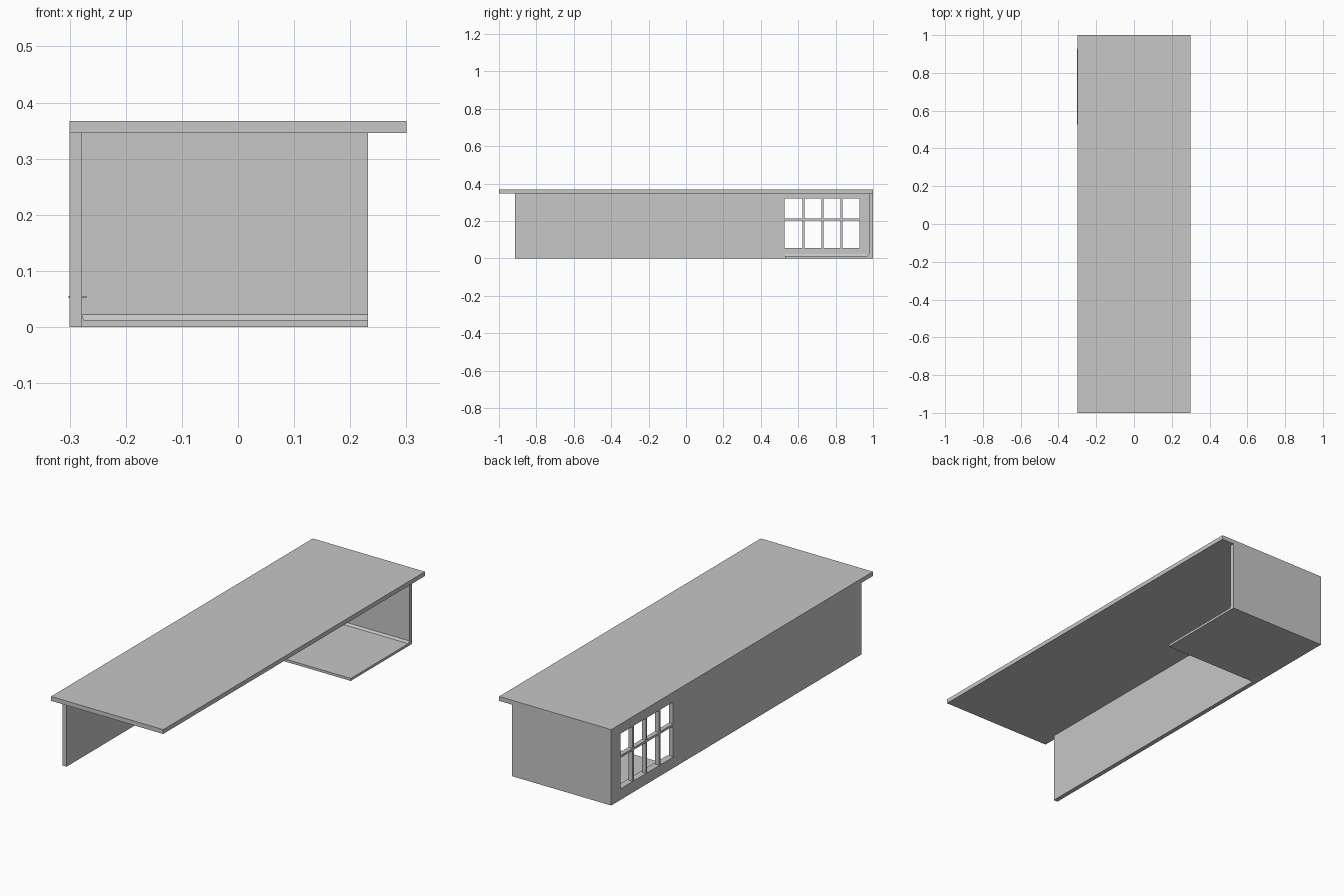
import bpy, bmesh

if "Cube" in bpy.data.objects:
    bpy.data.objects.remove(bpy.data.objects["Cube"])

grey = bpy.data.materials.new("plain grey")
grey.diffuse_color = (0.57, 0.57, 0.57, 1)
grey.use_nodes = True
grey.node_tree.nodes["Principled BSDF"].inputs["Base Color"].default_value = grey.diffuse_color


def finish(name, bm):
    bmesh.ops.recalc_face_normals(bm, faces=bm.faces)
    me = bpy.data.meshes.new(name)
    bm.to_mesh(me)
    bm.free()
    me.materials.append(grey)
    ob = bpy.data.objects.new(name, me)
    bpy.context.collection.objects.link(ob)


def box(name, x, y, z):
    bm = bmesh.new()
    bmesh.ops.create_cube(bm, size=1)
    for v in bm.verts:
        v.co = [lo + (c + 0.5) * (hi - lo) for c, (lo, hi) in zip(v.co, (x, y, z))]
    finish(name, bm)


def prism(name, profile, offset):
    bm = bmesh.new()
    face = bm.faces.new([bm.verts.new(p) for p in profile])
    ext = bmesh.ops.extrude_face_region(bm, geom=[face], use_keep_orig=True)
    verts = [g for g in ext["geom"] if isinstance(g, bmesh.types.BMVert)]
    bmesh.ops.translate(bm, verts=verts, vec=offset)
    finish(name, bm)


T = 0.022      # wall thickness
TOP = 0.346    # underside of the roof

# Roof slab, back wall and short floor
box("roof", (-0.3, 0.3), (-1, 1), (TOP, 0.367))
box("back_wall", (-0.3 + T, 0.232), (1 - T, 1), (0, TOP))
box("floor", (-0.3 + T, 0.232), (0.53, 1 - T), (0, 0.012))

# Long side wall: grid of cells, with the eight window panes left open
ys = [-0.913, 0.527, 0.623, 0.634, 0.725, 0.735, 0.826, 0.837, 0.928, 1]
zs = [0, 0.055, 0.203, 0.214, 0.32, TOP]
bm = bmesh.new()
grid = [[bm.verts.new((-0.3, y, z)) for z in zs] for y in ys]
for i in range(len(ys) - 1):
    for j in range(len(zs) - 1):
        if i % 2 == 1 and j % 2 == 1:
            continue
        bm.faces.new((grid[i][j], grid[i + 1][j], grid[i + 1][j + 1], grid[i][j + 1]))
ext = bmesh.ops.extrude_face_region(bm, geom=bm.faces[:], use_keep_orig=True)
bmesh.ops.translate(bm, vec=(T, 0, 0),
                    verts=[g for g in ext["geom"] if isinstance(g, bmesh.types.BMVert)])
finish("window_wall", bm)

# Thin sill under the window
box("window_sill", (-0.302, -0.27), (0.527, 0.928), (0.052, 0.055))

# Small skirting strips where the floor meets the walls
prism("back_skirting", [(-0.278, 0.978, 0.012), (-0.278, 0.97, 0.012), (-0.278, 0.978, 0.022)],
      (0.51, 0, 0))
prism("side_skirting", [(-0.278, 0.53, 0.012), (-0.275, 0.53, 0.012), (-0.278, 0.53, 0.022)],
      (0, 0.448, 0))
